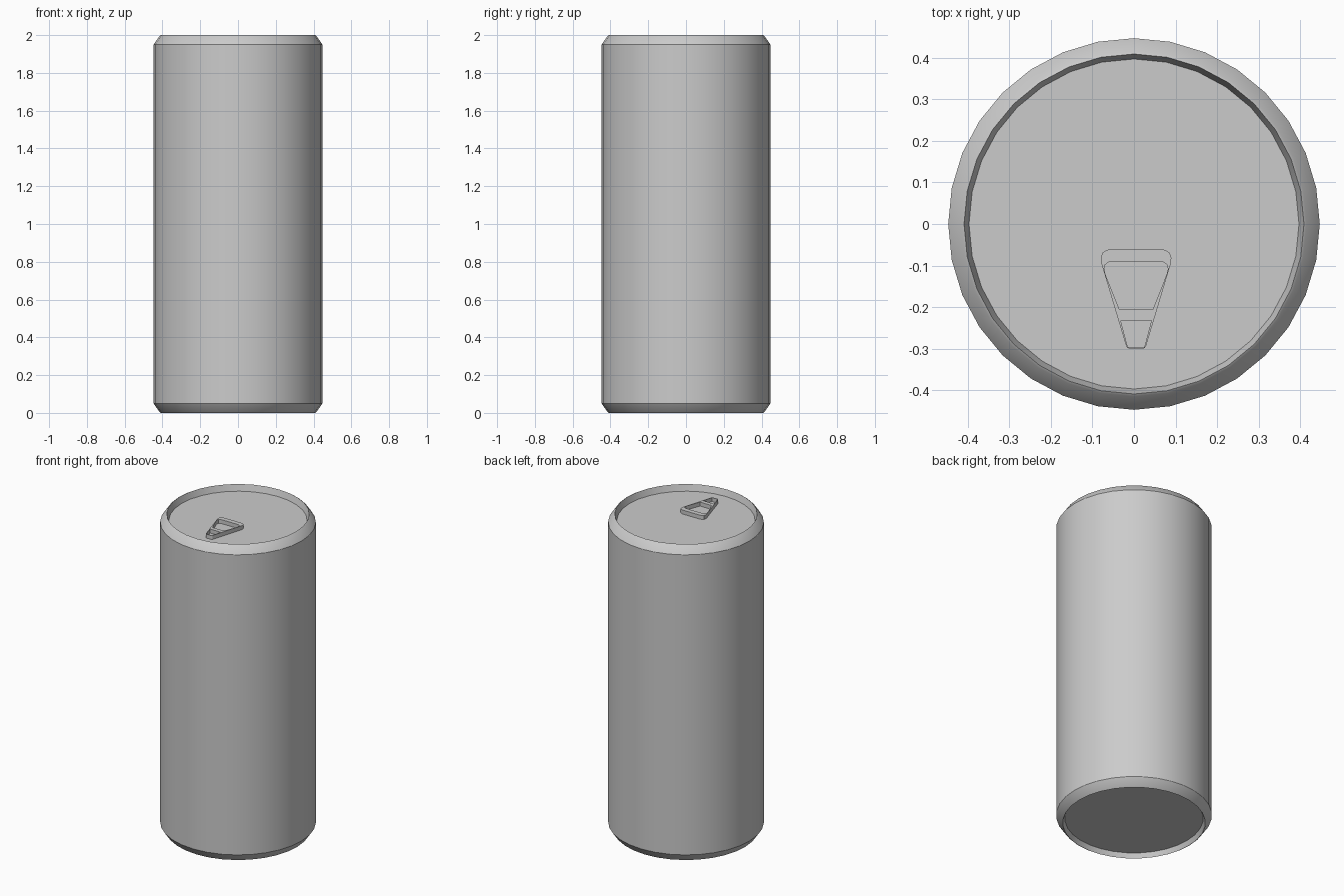
import bpy, bmesh, math
from mathutils import Vector

cube = bpy.data.objects.get("Cube")
if cube:
    bpy.data.objects.remove(cube, do_unlink=True)

SIDES = 32
LID_Z = 1.96

metal = bpy.data.materials.new("grey metal")
metal.use_nodes = True
grey = (0.6, 0.6, 0.6, 1)
metal.diffuse_color = grey
metal.node_tree.nodes["Principled BSDF"].inputs["Base Color"].default_value = grey


def activate(obj):
    bpy.ops.object.select_all(action='DESELECT')
    obj.select_set(True)
    bpy.context.view_layer.objects.active = obj


def lathe(name, profile):
    """Spin a (radius, height) profile around the z axis."""
    bm = bmesh.new()
    verts = [bm.verts.new((r, 0, z)) for r, z in profile]
    edges = [bm.edges.new(pair) for pair in zip(verts, verts[1:])]
    bmesh.ops.spin(bm, geom=verts + edges, cent=(0, 0, 0), axis=(0, 0, 1),
                   angle=math.tau, steps=SIDES)
    bmesh.ops.remove_doubles(bm, verts=bm.verts, dist=0.0005)
    bmesh.ops.recalc_face_normals(bm, faces=bm.faces)
    mesh = bpy.data.meshes.new(name)
    bm.to_mesh(mesh)
    bm.free()
    mesh.materials.append(metal)
    obj = bpy.data.objects.new(name, mesh)
    bpy.context.collection.objects.link(obj)
    activate(obj)
    bpy.ops.object.shade_smooth_by_angle(angle=math.radians(30))
    return obj


def rounded(corners, steps=4):
    """Round each (x, y, size) corner of a closed outline."""
    points = []
    for i, (x, y, size) in enumerate(corners):
        corner = Vector((x, y))
        before = Vector(corners[i - 1][:2])
        after = Vector(corners[(i + 1) % len(corners)][:2])
        start = corner + (before - corner).normalized() * size
        end = corner + (after - corner).normalized() * size
        for k in range(steps + 1 if size else 1):
            t = k / steps
            points.append(start.lerp(corner, t).lerp(corner.lerp(end, t), t))
    return points


def taper(top, bottom, half_top, half_bottom, round_top, round_bottom):
    """Symmetric tapered outline, wide at the top."""
    return rounded([(-half_top, top, round_top), (-half_bottom, bottom, round_bottom),
                    (half_bottom, bottom, round_bottom), (half_top, top, round_top)])


# Can shell: recessed base, chamfered shoulders, rolled rim and sunken lid
lathe("can_body", [(0, 0.03), (0.397, 0.03), (0.409, 0), (0.415, 0.004),
                   (0.447, 0.05), (0.447, 1.95), (0.415, 1.996),
                   (0.409, 2), (0.397, LID_Z), (0, LID_Z)])

# Pull tab: tapered plate with a finger hole and a small rivet slot
thickness = 0.025
curve = bpy.data.curves.new("pull_tab", 'CURVE')
curve.dimensions = '2D'
curve.fill_mode = 'BOTH'
curve.extrude = thickness / 2
for outline in (taper(-0.06, -0.3, 0.094, 0.022, 0.04, 0.008),
                taper(-0.09, -0.206, 0.086, 0.04, 0.034, 0),
                taper(-0.232, -0.296, 0.037, 0.02, 0, 0)):
    spline = curve.splines.new('POLY')
    spline.points.add(len(outline) - 1)
    for point, (x, y) in zip(spline.points, outline):
        point.co = (x, y, 0, 1)
    spline.use_cyclic_u = True
curve.materials.append(metal)
tab = bpy.data.objects.new("pull_tab", curve)
tab.location = (0.005, 0, LID_Z + thickness / 2)
bpy.context.collection.objects.link(tab)
activate(tab)
bpy.ops.object.convert(target='MESH')
bpy.ops.object.shade_smooth_by_angle(angle=math.radians(30))
